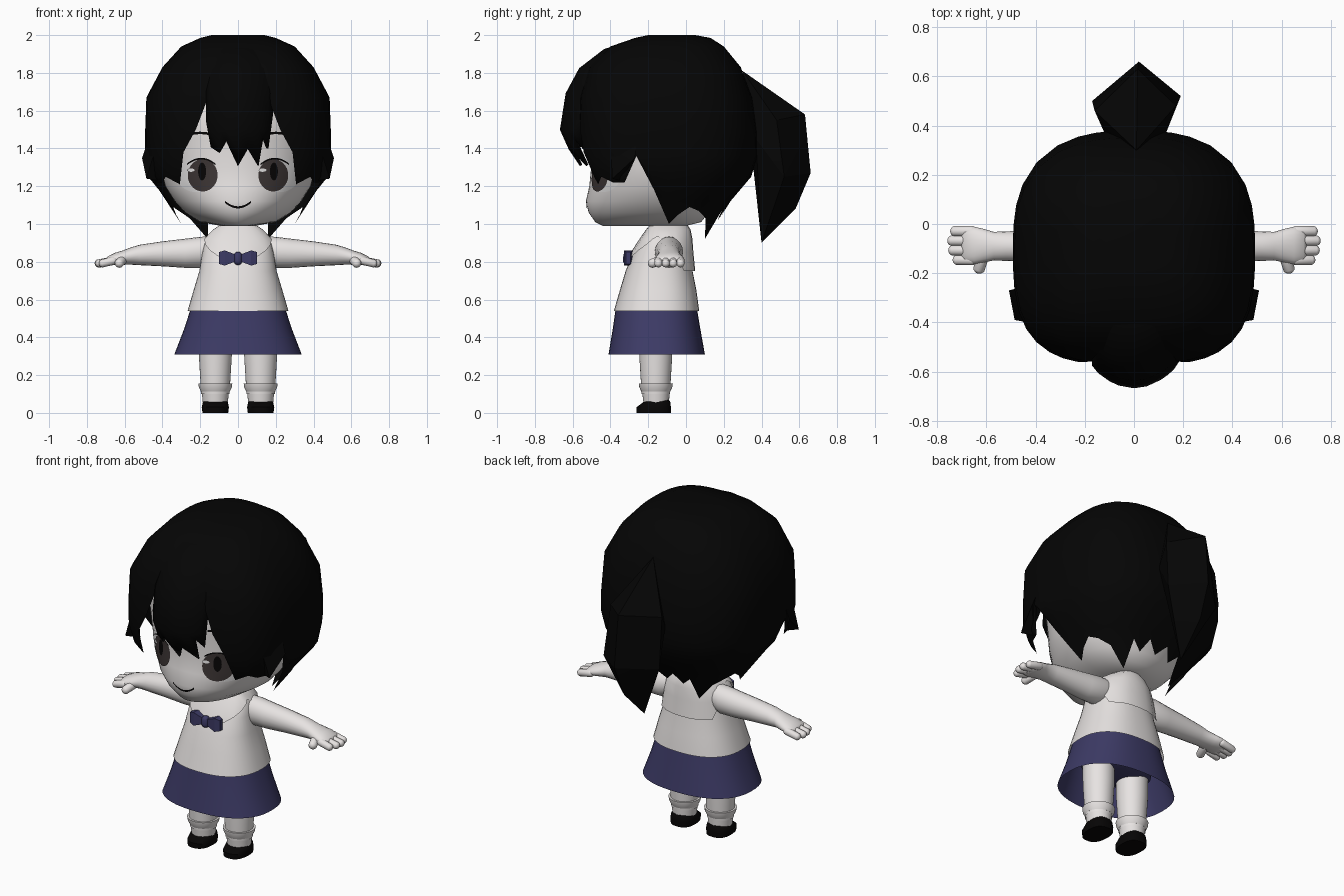
import bpy, bmesh, math
from mathutils import Vector

cube = bpy.data.objects.get("Cube")
if cube:
    bpy.data.objects.remove(cube, do_unlink=True)


def material(name, r, g, b):
    m = bpy.data.materials.new(name)
    m.use_nodes = True
    m.diffuse_color = (r, g, b, 1)
    bsdf = next(n for n in m.node_tree.nodes if n.type == 'BSDF_PRINCIPLED')
    bsdf.inputs["Base Color"].default_value = (r, g, b, 1)
    bsdf.inputs["Roughness"].default_value = 0.9
    return m


SKIN = material("skin", .80, .77, .76)
CLOTH = material("white_cloth", .78, .75, .74)
HAIR = material("black_hair", .0015, .0015, .0015)
NAVY = material("navy_cloth", .046, .043, .132)
IRIS = material("brown_iris", .046, .036, .035)
DARK = material("dark_detail", .002, .0015, .0015)
WHITE = material("eye_white", .85, .84, .84)


def finish(name, bm, mat, angle=40, normals=True):
    bmesh.ops.remove_doubles(bm, verts=bm.verts, dist=.0002)
    if normals:
        bmesh.ops.recalc_face_normals(bm, faces=bm.faces)
    me = bpy.data.meshes.new(name)
    bm.to_mesh(me)
    bm.free()
    me.materials.append(mat)
    for p in me.polygons:
        p.use_smooth = True
    me.set_sharp_from_angle(angle=math.radians(angle))
    ob = bpy.data.objects.new(name, me)
    bpy.context.collection.objects.link(ob)
    return ob


def at(rows, z):
    """Section (half width, front y, back y) at a height."""
    rows = sorted(rows)
    z = min(max(z, rows[0][0]), rows[-1][0])
    for a, b in zip(rows, rows[1:]):
        if z <= b[0]:
            t = (z - a[0]) / (b[0] - a[0])
            return [p + (q - p) * t for p, q in zip(a[1:], b[1:])]


def grid(bm, rings, closed=True):
    n = len(rings[0])
    for a, b in zip(rings, rings[1:]):
        for i in range(n if closed else n - 1):
            j = (i + 1) % n
            bm.faces.new((a[i], a[j], b[j], b[i]))


def loft(name, rows, mat, yc, cx=0, hem=None, power=(2, 2), top=True, bottom=False, seg=48):
    """Stack of oval sections; hem lists (angle from front, lowest height).
    power sets how square the front and back halves are."""
    rows = sorted(rows, reverse=True)
    if hem:
        cols = hem + [(360 - a, z) for a, z in reversed(hem) if 0 < a < 180]
    else:
        cols = [(360 * i / seg, -1) for i in range(seg)]
    bm = bmesh.new()
    rings = []
    for row in rows:
        ring = []
        for a, low in cols:
            z = max(row[0], low)
            rx, yf, yb = at(rows, z)
            s, c = math.sin(math.radians(a)), math.cos(math.radians(a))
            p = power[0] if c > 0 else power[1]
            k = (abs(s) ** p + abs(c) ** p) ** (-1 / p)
            depth = yc - yf if c > 0 else yb - yc
            ring.append(bm.verts.new((cx + rx * s * k, yc - depth * c * k, z)))
        rings.append(ring)
    grid(bm, rings)
    if top:
        bm.faces.new(rings[0])
    if bottom:
        bm.faces.new(rings[-1][::-1])
    return finish(name, bm, mat)


def hull(name, points, mat):
    bm = bmesh.new()
    for p in points:
        bm.verts.new(p)
    bmesh.ops.convex_hull(bm, input=bm.verts)
    return finish(name, bm, mat, 20)


def tube(name, sections, mat, seg=20):
    """Closed tube from (centre, half depth, half height) sections."""
    bm = bmesh.new()
    rings = []
    for c, ry, rz in sections:
        angles = [2 * math.pi * i / seg for i in range(seg)]
        rings.append([bm.verts.new((c[0], c[1] + ry * math.cos(a), c[2] + rz * math.sin(a)))
                      for a in angles])
    grid(bm, rings)
    bm.faces.new(rings[0])
    bm.faces.new(rings[-1])
    return finish(name, bm, mat, 60)


def blob(name, a, b, r, mat):
    """Rounded stick from a to b."""
    a, b = Vector(a), Vector(b)
    d = b - a
    bm = bmesh.new()
    bmesh.ops.create_uvsphere(bm, u_segments=14, v_segments=10, radius=r)
    rot = d.to_track_quat('Z', 'Y')
    for v in bm.verts:
        if v.co.z > .0001:
            v.co.z += d.length
        v.co = rot @ v.co + a
    return finish(name, bm, mat, 80)


# Head
HEAD_Y = -.12
head_rows = [(.99, .09, -.44, .0), (1.01, .2, -.48, .08), (1.06, .28, -.515, .12),
             (1.12, .335, -.53, .16), (1.2, .385, -.512, .22), (1.3, .41, -.502, .28),
             (1.45, .43, -.51, .31), (1.65, .44, -.52, .32), (1.8, .36, -.42, .24),
             (1.92, .2, -.28, .1)]
loft("head", head_rows, SKIN, HEAD_Y, bottom=True, seg=72)
loft("neck", [(.9, .07, -.19, -.04), (1.03, .06, -.18, -.05)], SKIN, -.115)


def on_face(x, z, lift):
    rx, yf, _ = at(head_rows, z)
    return (x, HEAD_Y - (HEAD_Y - yf) * math.sqrt(max(0, 1 - (x / rx) ** 2)) - lift, z)


def face_disc(name, cx, cz, rx, rz, lift, mat, seg=28):
    bm = bmesh.new()
    rings = []
    for k in (.01, .25, .5, .75, 1):
        rings.append([bm.verts.new(on_face(cx + k * rx * math.cos(math.tau * i / seg),
                                           cz + k * rz * math.sin(math.tau * i / seg), lift))
                      for i in range(seg)])
    grid(bm, rings[::-1])
    bm.faces.new(rings[0])
    finish(name, bm, mat)


def face_strip(name, path, width, lift, mat):
    bm = bmesh.new()
    grid(bm, [[bm.verts.new(on_face(x, z + h, lift)) for x, z in path]
              for h in (width / 2, -width / 2)], closed=False)
    for f in bm.faces:
        f.normal_update()
        if f.normal.y > 0:
            f.normal_flip()
    finish(name, bm, mat, normals=False)


# Face details
steps = [i / 6 - 1 for i in range(13)]
face_strip("mouth", [(.07 * t, 1.088 + .03 * t * t) for t in steps], .011, .004, DARK)
for s, side in ((1, "left"), (-1, "right")):
    face_disc(side + "_eye_white", s * .22, 1.26, .105, .092, .003, WHITE)
    face_disc(side + "_iris", s * .187, 1.258, .079, .086, .0065, IRIS)
    face_disc(side + "_pupil", s * .19, 1.278, .021, .047, .0095, DARK)
    face_disc(side + "_eye_glint", s * .19 - .06, 1.285, .021, .009, .012, WHITE, 12)
    face_strip(side + "_lash", [(s * (.195 + .075 * t), 1.346 - .03 * t * t) for t in steps],
               .009, .008, DARK)
    face_strip(side + "_brow", [(s * (.2 + .06 * t), 1.482 - .008 * t * t) for t in steps],
               .013, .004, DARK)

# Hair shell with pointed locks
hair_rows = [(2.0, .14, -.2, .05), (1.985, .2, -.27, .13), (1.94, .3, -.4, .2),
             (1.83, .4, -.515, .29), (1.67, .485, -.565, .35), (1.48, .492, -.575, .38),
             (1.36, .492, -.57, .378), (1.25, .475, -.535, .345), (1.12, .37, -.46, .235),
             (1.0, .3, -.38, .16), (.9, .24, -.33, .12)]
locks = [(0, 1.7), (10, 1.7), (18, 1.68), (25, 1.5), (32, 1.38), (38, 1.21), (45, 1.25),
         (52, 1.22), (60, 1.22), (70, 1.36), (79, 1.18), (90, 1.0), (100, 1.05), (110, 1.09),
         (120, 1.07), (132, 1.03), (144, .92), (154, 1.07), (162, 1.02), (170, 1.09), (180, 1.03)]
loft("hair", hair_rows, HAIR, -.09, hem=locks, power=(3.2, 2.6))

# Fringe
fringe_rows = [(1.97, .25), (1.92, .43), (1.82, .56), (1.69, .63), (1.5, .66), (1.4, .615), (1.31, .555)]
fringe_tips = [(-.165, 1.55), (-.14, 1.41), (-.095, 1.38), (-.06, 1.44), (0, 1.31), (.05, 1.4),
               (.105, 1.31), (.13, 1.46), (.155, 1.4), (.18, 1.58)]
bm = bmesh.new()
rings = []
for z0, _ in fringe_rows:
    ring = []
    for x, low in fringe_tips:
        z = max(z0, low)
        ring.append(bm.verts.new((x, 3 * x * x - at(fringe_rows, z)[0], z)))
    rings.append(ring)
grid(bm, rings, closed=False)
fringe = finish("fringe", bm, HAIR)
mod = fringe.modifiers.new("thickness", 'SOLIDIFY')
mod.thickness = .015
mod.offset = 0

# Ponytail
hull("ponytail", [(.01, .3, 1.81), (.015, .63, 1.58), (.17, .48, 1.55), (-.16, .46, 1.55),
                  (.02, .66, 1.27), (.19, .52, 1.25), (-.17, .5, 1.25), (.01, .58, 1.08),
                  (0, .4, .9), (.13, .37, 1.45), (-.12, .37, 1.45)], HAIR)

# Shirt, collar, skirt
shirt_rows = [(.54, .267, -.382, .07), (.65, .235, -.35, .055), (.75, .205, -.32, .035),
              (.85, .188, -.28, .025), (.92, .17, -.235, .02), (.97, .12, -.2, .01),
              (1.0, .075, -.175, -.01)]
loft("shirt", shirt_rows, CLOTH, -.15, power=(2.4, 2.4))
collar_rows = [(z, r + .012, f - .012, b + .014) for z, r, f, b in shirt_rows if z > .7]
loft("collar", collar_rows, CLOTH, -.15, top=False, power=(2.4, 2.4),
     hem=[(0, .81), (15, .82), (30, .83), (45, .86), (60, .89), (75, .92), (90, .935),
          (105, .9), (120, .82), (132, .75), (150, .75), (165, .75), (180, .75)])
loft("skirt", [(.57, .245, -.37, .055), (.45, .283, -.387, .075), (.31, .337, -.41, .1)],
     NAVY, -.155, power=(2.4, 2.4))
loft("shorts", [(.53, .22, -.3, 0), (.43, .215, -.3, 0), (.4, .13, -.24, -.06)], NAVY, -.155, bottom=True)

# Bow
blob("bow_knot", (0, -.31, .805), (0, -.31, .83), .023, NAVY)
for s, side in ((1, "left"), (-1, "right")):
    hull(side + "_bow_wing", [(s * x, y, .82 + h) for x, w, t in ((.01, .017, .015), (.07, .04, .022), (.1, .032, .012))
                              for h in (w, -w) for y in (-.305 - t, -.305 + t)], NAVY)

# Limbs and side tufts
for s, side in ((1, "left"), (-1, "right")):
    # Arm runs on into a flat palm
    tube(side + "_arm", [((s * x, y, z), ry, rz) for x, y, z, ry, rz in (
        (.12, -.09, .865, .06, .07), (.2, -.09, .85, .075, .082), (.28, -.09, .845, .07, .077),
        (.4, -.09, .842, .064, .066), (.52, -.09, .836, .06, .054), (.57, -.09, .83, .058, .045),
        (.61, -.088, .822, .068, .038), (.65, -.087, .815, .076, .033), (.69, -.087, .805, .07, .024),
        (.7, -.087, .803, .05, .012))], SKIN)
    for i, reach in enumerate((.715, .733, .737, .725)):
        y = -.146 + .039 * i
        blob(f"{side}_finger_{i + 1}", (s * .66, y, .806), (s * reach, y, .792), .022, SKIN)
    blob(side + "_thumb", (s * .61, -.12, .812), (s * .628, -.177, .793), .025, SKIN)
    leg = s * .12
    loft(side + "_leg", [(.5, .09, -.25, -.07), (.3, .087, -.247, -.073), (.1, .075, -.235, -.085)],
         SKIN, -.16, leg)
    loft(side + "_sock", [(.13, .073, -.234, -.086), (.05, .066, -.225, -.09)], CLOTH, -.16, leg)
    loft(side + "_sock_cuff", [(.155, .09, -.25, -.07), (.135, .087, -.247, -.073),
                               (.112, .076, -.236, -.084)], CLOTH, -.16, leg, bottom=True)
    loft(side + "_shoe", [(.068, .055, -.19, -.09), (.058, .066, -.225, -.083), (.03, .072, -.262, -.08),
                          (0, .068, -.262, -.08)], DARK, -.16, leg, power=(2.5, 2.5), bottom=True)
    hull(side + "_side_tuft", [(s * x, y, z) for x, y, z in (
        (.47, -.26, 1.46), (.508, -.27, 1.35), (.485, -.39, 1.24), (.42, -.35, 1.23), (.43, -.4, 1.42))], HAIR)
